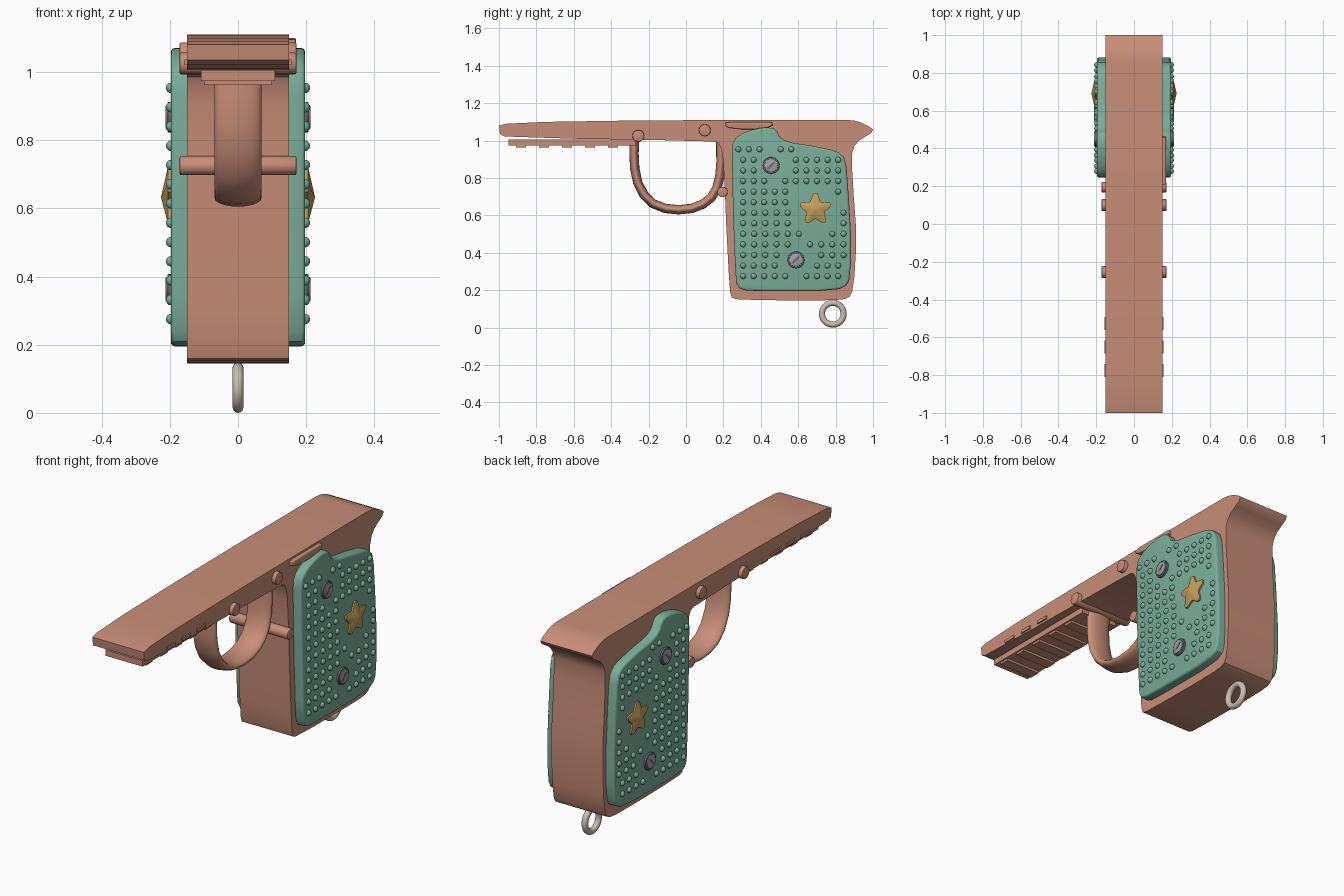
import bpy, bmesh, math
from mathutils import Matrix, Vector

if "Cube" in bpy.data.objects:
    bpy.data.objects.remove(bpy.data.objects["Cube"])


def material(name, rgb):
    m = bpy.data.materials.new(name)
    m.diffuse_color = (*rgb, 1)
    m.use_nodes = True
    m.node_tree.nodes["Principled BSDF"].inputs["Base Color"].default_value = m.diffuse_color
    return m


COPPER = material("copper", (0.58, 0.27, 0.185))
GREEN = material("sage green", (0.195, 0.42, 0.32))
GOLD = material("gold", (0.56, 0.35, 0.10))
STEEL = material("steel", (0.36, 0.36, 0.39))
DARK = material("dark steel", (0.15, 0.15, 0.17))
CREAM = material("cream", (0.60, 0.52, 0.43))


def finish(bm, name, mat, angle=35):
    bmesh.ops.recalc_face_normals(bm, faces=bm.faces)
    me = bpy.data.meshes.new(name)
    bm.to_mesh(me)
    bm.free()
    me.materials.append(mat)
    me.polygons.foreach_set("use_smooth", [True] * len(me.polygons))
    me.set_sharp_from_angle(angle=math.radians(angle))
    ob = bpy.data.objects.new(name, me)
    bpy.context.collection.objects.link(ob)
    return ob


def extrude(name, pts, x0, x1, mat, bevel=0.0):
    """Extrude a (y, z) outline from x0 to x1, optionally rounding the x1 rim."""
    bm = bmesh.new()
    face = bm.faces.new([bm.verts.new((x0, y, z)) for y, z in pts])
    ret = bmesh.ops.extrude_face_region(bm, geom=[face])
    verts = [g for g in ret["geom"] if isinstance(g, bmesh.types.BMVert)]
    bmesh.ops.translate(bm, verts=verts, vec=(x1 - x0, 0, 0))
    if bevel:
        rim = [e for e in bm.edges if all(abs(v.co.x - x1) < 1e-5 for v in e.verts)]
        bmesh.ops.bevel(bm, geom=rim, offset=bevel, segments=3, profile=0.5, affect="EDGES")
    return finish(bm, name, mat)


def box(name, lo, hi, mat):
    pts = [(lo[1], lo[2]), (hi[1], lo[2]), (hi[1], hi[2]), (lo[1], hi[2])]
    return extrude(name, pts, lo[0], hi[0], mat)


def rod(name, y, z, r, x0, x1, mat, bevel=0.006, seg=24):
    """Cylinder along x with rounded ends."""
    bm = bmesh.new()
    m = Matrix.Translation(((x0 + x1) / 2, y, z)) @ Matrix.Rotation(math.pi / 2, 4, "Y")
    bmesh.ops.create_cone(bm, cap_ends=True, segments=seg, radius1=r, radius2=r,
                          depth=abs(x1 - x0), matrix=m)
    rims = [e for e in bm.edges if abs(e.verts[0].co.x - e.verts[1].co.x) < 1e-4]
    bmesh.ops.bevel(bm, geom=rims, offset=bevel, segments=2, profile=0.5, affect="EDGES")
    return finish(bm, name, mat)


# Main frame: long top bar and handle core in one outline
extrude("frame", [
    (-1, 1.08), (-0.96, 1.09), (-0.75, 1.10), (-0.3, 1.107), (0.2, 1.11), (0.86, 1.11),
    (0.9, 1.107), (0.94, 1.095), (0.98, 1.075), (1.0, 1.06), (0.99, 1.04), (0.96, 1.022),
    (0.925, 1.0), (0.9, 0.97), (0.888, 0.93), (0.888, 0.85), (0.897, 0.7), (0.908, 0.55),
    (0.908, 0.4), (0.9, 0.27), (0.888, 0.19), (0.875, 0.165), (0.85, 0.153), (0.8, 0.147),
    (0.65, 0.145), (0.4, 0.147), (0.27, 0.152), (0.245, 0.16), (0.236, 0.19), (0.228, 0.3),
    (0.215, 0.55), (0.207, 0.75), (0.198, 0.9), (0.188, 0.96), (0.175, 0.985), (0.15, 0.995),
    (-0.2, 1.004), (-0.6, 1.01), (-0.97, 1.022), (-0.995, 1.035)], -0.15, 0.15, COPPER)

# Cross pins
for name, y, z, r in (("front_pin", -0.255, 1.025, 0.032), ("middle_pin", 0.1, 1.055, 0.032),
                      ("handle_pin", 0.195, 0.725, 0.028)):
    rod(name, y, z, r, -0.172, 0.172, COPPER)

# Side lever, right side only
extrude("side_lever", [(0.21, 1.095), (0.24, 1.1), (0.46, 1.1), (0.463, 1.08), (0.43, 1.067),
                       (0.37, 1.06), (0.3, 1.06), (0.23, 1.068), (0.21, 1.08)],
        0.145, 0.17, COPPER, 0.006)

# Rail under the bar, with ribs, and small side slots
box("rail", (-0.108, -0.95, 0.974), (0.108, -0.27, 1.005), COPPER)
for i in range(5):
    y = -0.91 + 0.123 * i
    box("rail_rib", (-0.1, y, 0.962), (0.1, y + 0.055, 0.976), COPPER)
for i in range(3):
    y = -0.81 + 0.125 * i
    box("side_tab", (-0.157, y, 1.02), (0.157, y + 0.068, 1.036), COPPER)

# Loop guard: flattened oval swept along a U-shaped path
path = [Vector((0, y, z)) for y, z in (
    (-0.275, 1.01), (-0.278, 0.93), (-0.274, 0.85), (-0.258, 0.775), (-0.225, 0.71),
    (-0.175, 0.662), (-0.11, 0.637), (-0.04, 0.63), (0.03, 0.637), (0.09, 0.66),
    (0.135, 0.695), (0.165, 0.745), (0.181, 0.81), (0.187, 0.88), (0.186, 1.0))]
bm = bmesh.new()
rings, N = [], 20
for i, p in enumerate(path):
    t = (path[min(i + 1, len(path) - 1)] - path[max(i - 1, 0)]).normalized()
    n = Vector((0, -t.z, t.y))
    rings.append([bm.verts.new(p + Vector((0.069 * math.cos(a), 0, 0)) + n * 0.025 * math.sin(a))
                  for a in (2 * math.pi * k / N for k in range(N))])
for a, b in zip(rings, rings[1:]):
    for k in range(N):
        bm.faces.new((a[k], a[(k + 1) % N], b[(k + 1) % N], b[k]))
bm.faces.new(rings[0])
bm.faces.new(rings[-1])
finish(bm, "loop_guard", COPPER, 50)

# Handle panels with studs, screws and star on both sides
PANEL = [
    (0.245, 0.94), (0.25, 0.985), (0.265, 1.012), (0.3, 1.038), (0.35, 1.057), (0.4, 1.068),
    (0.44, 1.07), (0.47, 1.064), (0.488, 1.048), (0.5, 1.022), (0.525, 1.002), (0.57, 0.988),
    (0.67, 0.973), (0.77, 0.953), (0.815, 0.938), (0.845, 0.91), (0.858, 0.86), (0.87, 0.7),
    (0.882, 0.5), (0.882, 0.35), (0.873, 0.255), (0.858, 0.225), (0.82, 0.206), (0.7, 0.195),
    (0.45, 0.195), (0.32, 0.198), (0.285, 0.21), (0.268, 0.24), (0.262, 0.35), (0.252, 0.6)]
SCREWS = [(0.455, 0.867), (0.588, 0.362)]
STAR = (0.692, 0.632)

studs = bmesh.new()
for s, side in ((1, "right"), (-1, "left")):
    extrude(side + "_panel", PANEL, 0.14 * s, 0.197 * s, GREEN, 0.012)

    # Studs in rows, leaving room around the screws and the star
    for row in range(13):
        z = 0.953 - 0.0565 * row
        step = 0.0597 if 6 <= row <= 10 else 0.0565
        for k in range(6 if row == 0 else 10):
            y = (0.28 if row == 0 else 0.305) + step * k
            if (math.dist((y, z), STAR) < 0.147
                    or any(math.dist((y, z), c) < 0.088 for c in SCREWS)):
                continue
            bmesh.ops.create_uvsphere(studs, u_segments=12, v_segments=8, radius=0.0155,
                                      matrix=Matrix.Translation((0.196 * s, y, z)))

    # Slotted screws
    for y, z in SCREWS:
        rod(side + "_screw_rim", y, z, 0.045, 0.19 * s, 0.207 * s, DARK, 0.004)
        rod(side + "_screw_head", y, z, 0.036, 0.19 * s, 0.212 * s, STEEL, 0.003)
        slot = [(y + a * 0.026 * 0.7 - b * 0.004, z + a * 0.026 * 0.7 + b * 0.004)
                for a, b in ((-1, -1), (1, -1), (1, 1), (-1, 1))]
        extrude(side + "_screw_slot", slot, 0.21 * s, 0.2128 * s, DARK)

    # Puffed five-pointed star with blunt tips
    bm = bmesh.new()
    peak = bm.verts.new((0.226 * s, *STAR))
    outline = []
    for i in range(5):
        a0 = math.pi / 2 + i * math.tau / 5
        for da, r in ((-0.13, 0.084), (0, 0.088), (0.13, 0.084), (math.pi / 5, 0.05)):
            outline.append((STAR[0] + r * math.cos(a0 + da), STAR[1] + r * math.sin(a0 + da)))
    top = [bm.verts.new((0.206 * s, y, z)) for y, z in outline]
    low = [bm.verts.new((0.19 * s, y, z)) for y, z in outline]
    for i in range(len(top)):
        j = (i + 1) % len(top)
        bm.faces.new((top[i], top[j], peak))
        bm.faces.new((low[i], low[j], top[j], top[i]))
    bm.faces.new(low)
    finish(bm, side + "_star", GOLD, 20)
finish(studs, "panel_studs", GREEN, 60)

# Hanging ring under the handle
bpy.ops.mesh.primitive_torus_add(major_radius=0.058, minor_radius=0.016, major_segments=36,
                                 minor_segments=12, location=(0, 0.785, 0.074),
                                 rotation=(0, math.pi / 2, 0))
ring = bpy.context.object
ring.name = "hanging_ring"
ring.data.materials.append(CREAM)
bpy.ops.object.shade_smooth()
